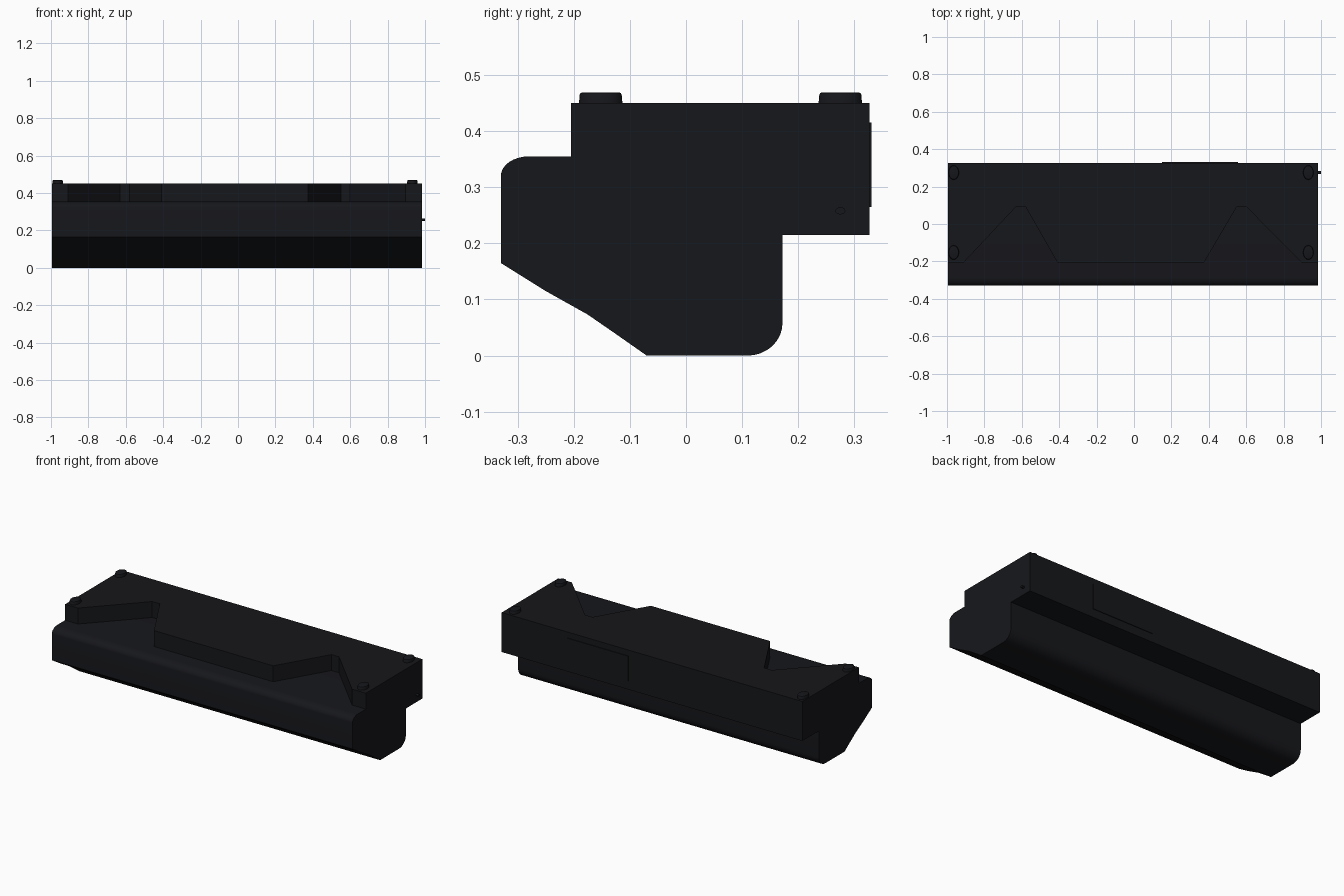
import bpy, bmesh
from math import pi, sin, cos
from mathutils import Matrix

if "Cube" in bpy.data.objects:
    bpy.data.objects.remove(bpy.data.objects["Cube"])

black = bpy.data.materials.new("black_plastic")
black.diffuse_color = (0.008, 0.0085, 0.011, 1)
black.use_nodes = True
black.node_tree.nodes["Principled BSDF"].inputs["Base Color"].default_value = black.diffuse_color


def finish(name, bm):
    bmesh.ops.recalc_face_normals(bm, faces=bm.faces)
    me = bpy.data.meshes.new(name)
    bm.to_mesh(me)
    bm.free()
    ob = bpy.data.objects.new(name, me)
    bpy.context.collection.objects.link(ob)
    me.materials.append(black)
    bpy.ops.object.select_all(action='DESELECT')
    ob.select_set(True)
    bpy.context.view_layer.objects.active = ob
    bpy.ops.object.shade_smooth_by_angle(angle=0.5)
    return ob


def prism(name, points, offset, open_base=False):
    bm = bmesh.new()
    a = [bm.verts.new(p) for p in points]
    b = [bm.verts.new([p[i] + offset[i] for i in range(3)]) for p in points]
    if not open_base:
        bm.faces.new(a)
    bm.faces.new(b)
    for i in range(len(a)):
        j = (i + 1) % len(a)
        bm.faces.new((a[i], a[j], b[j], b[i]))
    return finish(name, bm)


def arc(cy, cz, ry, rz, a0, a1, n=8):
    angles = [(a0 + (a1 - a0) * i / n) * pi / 180 for i in range(n + 1)]
    return [(cy + ry * cos(t), cz + rz * sin(t)) for t in angles]


X0, X1 = -0.995, 0.985
BACK, SHELF, TOP = 0.327, 0.355, 0.45

# Main body: side profile swept along x
profile = [(-0.07, 0.0), (-0.12, 0.035), (-0.175, 0.073), (-0.25, 0.115), (-0.33, 0.165)]
profile += arc(-0.28, 0.32, 0.05, 0.035, 180, 90)
profile += [(BACK, SHELF), (BACK, 0.215), (0.172, 0.215)]
profile += arc(0.11, 0.058, 0.062, 0.058, 0, -90)
prism("main_body", [(X0, y, z) for y, z in profile], (X1 - X0, 0, 0))

# Upper deck: plan outline with two tapered notches in the front
plan = [(X0, BACK), (X0, -0.205), (-0.91, -0.205), (-0.63, 0.093), (-0.58, 0.093),
        (-0.41, -0.205), (0.375, -0.205), (0.55, 0.093), (0.6, 0.093),
        (0.895, -0.205), (X1, -0.205), (X1, BACK)]
prism("upper_deck", [(x, y, SHELF) for x, y in plan], (0, 0, TOP - SHELF), True)

# Back plate
prism("back_plate", [(x, BACK - 0.002, z) for x, z in
                     ((0.15, 0.265), (0.555, 0.265), (0.555, 0.415), (0.15, 0.415))],
      (0, 0.006, 0))


def cylinder(name, r1, r2, depth, matrix, bevel=0.0):
    bm = bmesh.new()
    bmesh.ops.create_cone(bm, cap_ends=True, segments=24, radius1=r1, radius2=r2, depth=depth)
    if bevel:
        rim = [e for e in bm.edges if all(v.co.z > 0 for v in e.verts)]
        bmesh.ops.bevel(bm, geom=rim, offset=bevel, segments=2, affect='EDGES', profile=0.5)
    bm.transform(matrix)
    return finish(name, bm)


# Oval pads on the deck corners
for x in (-0.964, 0.932):
    for y in (-0.152, 0.275):
        m = Matrix.Translation((x, y, TOP + 0.008)) @ Matrix.Diagonal((0.72, 1, 1, 1))
        cylinder("corner_pad", 0.039, 0.037, 0.022, m, 0.004)

# Pin on the right side
cylinder("side_pin", 0.009, 0.009, 0.02,
         Matrix.Translation((0.99, 0.275, 0.258)) @ Matrix.Rotation(pi / 2, 4, 'Y')
         @ Matrix.Diagonal((0.7, 1, 1, 1)))
